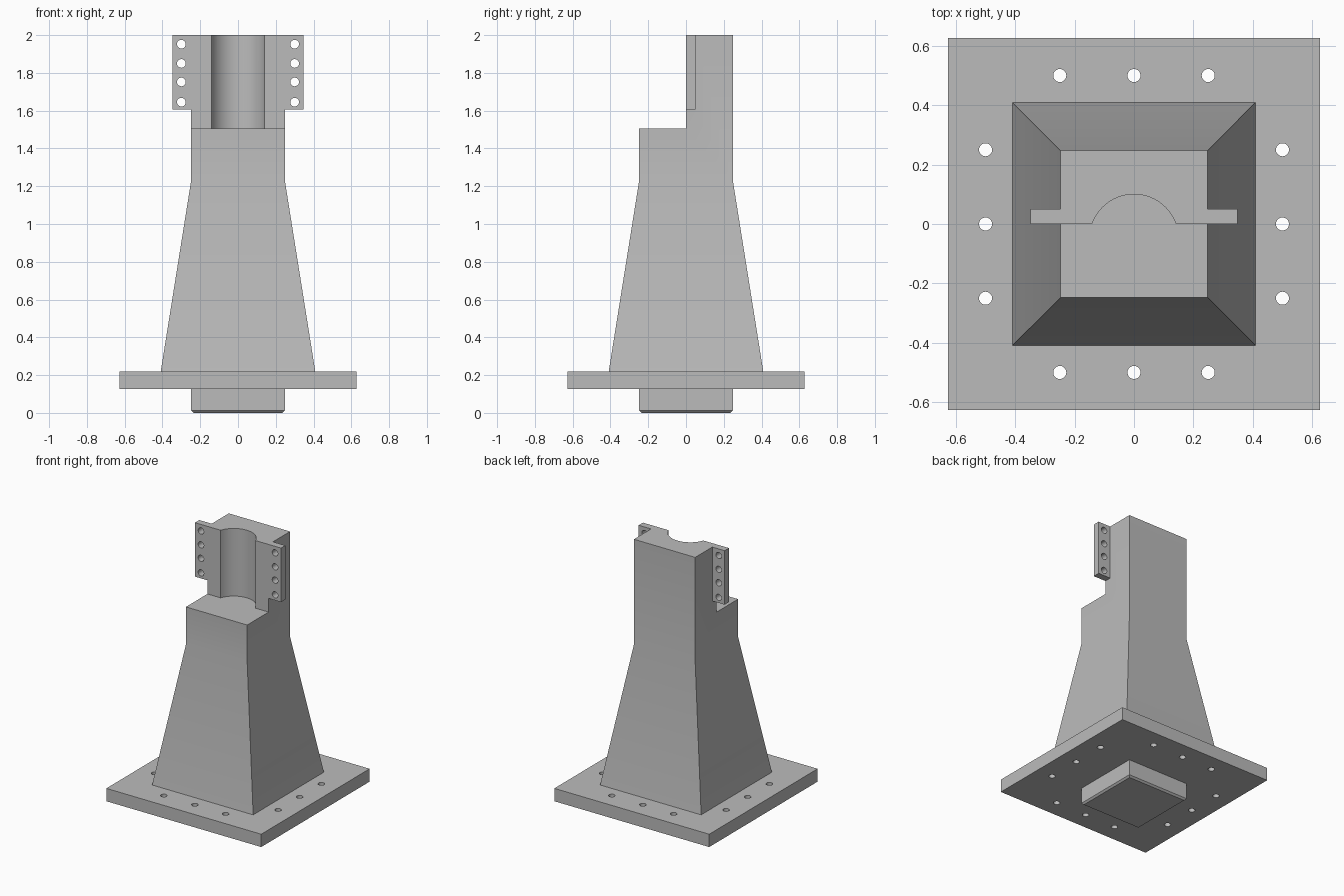
import bpy, bmesh, math

cube = bpy.data.objects.get("Cube")
if cube:
    bpy.data.objects.remove(cube, do_unlink=True)

metal = bpy.data.materials.new("plain_grey_metal")
metal.use_nodes = True
GREY = (0.5, 0.5, 0.5, 1)
metal.diffuse_color = GREY
metal.node_tree.nodes["Principled BSDF"].inputs["Base Color"].default_value = GREY


def loft(bm, rings):
    """Skin matching rings of points and cap both ends."""
    rows = [[bm.verts.new(p) for p in ring] for ring in rings]
    n = len(rows[0])
    for low, high in zip(rows, rows[1:]):
        for i in range(n):
            j = (i + 1) % n
            bm.faces.new((low[i], low[j], high[j], high[i]))
    bm.faces.new(rows[0][::-1])
    bm.faces.new(rows[-1])


def square(h, z):
    return [(-h, -h, z), (h, -h, z), (h, h, z), (-h, h, z)]


def box(bm, x0, x1, y0, y1, z0, z1):
    loft(bm, [[(x0, y0, z), (x1, y0, z), (x1, y1, z), (x0, y1, z)]
              for z in (z0, z1)])


def rod(bm, centre, radius, half, along_y=False):
    """Add a round rod along z, or along y."""
    rings = []
    for s in (-half, half):
        ring = []
        for i in range(32):
            a = math.tau * i / 32
            u, v = radius * math.cos(a), radius * math.sin(a)
            off = (u, -s, v) if along_y else (u, v, s)
            ring.append([c + o for c, o in zip(centre, off)])
        rings.append(ring)
    loft(bm, rings)


def finish(name, bm, helper=False):
    bmesh.ops.recalc_face_normals(bm, faces=bm.faces)
    me = bpy.data.meshes.new(name)
    bm.to_mesh(me)
    bm.free()
    me.materials.append(metal)
    ob = bpy.data.objects.new(name, me)
    bpy.context.collection.objects.link(ob)
    ob.hide_render = helper
    return ob


def combine(ob, tool, operation):
    """Apply a boolean and discard the tool."""
    bpy.ops.object.select_all(action="DESELECT")
    bpy.context.view_layer.objects.active = ob
    ob.select_set(True)
    mod = ob.modifiers.new(operation.lower(), "BOOLEAN")
    mod.operation, mod.object, mod.solver = operation, tool, "EXACT"
    bpy.ops.object.modifier_apply(modifier=mod.name)
    bpy.data.objects.remove(tool, do_unlink=True)


def smooth(ob):
    bpy.ops.object.select_all(action="DESELECT")
    bpy.context.view_layer.objects.active = ob
    ob.select_set(True)
    bpy.ops.object.shade_smooth_by_angle(angle=math.radians(30))


HALF = 0.248

# Square plug under the plate, with a chamfered bottom edge
bm = bmesh.new()
loft(bm, [square(HALF - 0.012, 0), square(HALF, 0.012), square(HALF, 0.126)])
finish("locating_plug", bm)

# Base plate with three bolt holes along each side
bm = bmesh.new()
box(bm, -0.627, 0.627, -0.627, 0.627, 0.126, 0.22)
plate = finish("base_plate", bm)
bm = bmesh.new()
for side in (-0.5, 0.5):
    for t in (-0.25, 0, 0.25):
        rod(bm, (side, t, 0.17), 0.022, 0.2)
        rod(bm, (t, side, 0.17), 0.022, 0.2)
combine(plate, finish("bolt_hole_cutter", bm, True), "DIFFERENCE")
smooth(plate)

# Tapered pedestal rising into a square column
bm = bmesh.new()
loft(bm, [square(0.409, 0.22), square(HALF, 1.23), square(HALF, 2)])
column = finish("pedestal_column", bm)

# Crossbar whose ends form the two mounting flanges
bm = bmesh.new()
box(bm, -0.348, 0.348, -0.1, 0.05, 1.605, 2)
combine(column, finish("flange_bar", bm, True), "UNION")

# Front step and rounded vertical groove, cut together
bm = bmesh.new()
w, depth = 0.141, 0.1
r = (w * w + depth * depth) / (2 * depth)
span = math.asin(w / r)
arc = []
for i in range(33):
    a = span * (1 - i / 16)
    arc.append((r * math.sin(a), depth - r + r * math.cos(a)))
outline = [(-1, 0), (-1, -1), (1, -1), (1, 0)] + arc
loft(bm, [[(x, y, z) for x, y in outline] for z in (1.505, 2.2)])
combine(column, finish("groove_cutter", bm, True), "DIFFERENCE")

# Four screw holes through each flange
bm = bmesh.new()
for x in (-0.3, 0.3):
    for z in (1.645, 1.752, 1.85, 1.952):
        rod(bm, (x, 0.02, z), 0.023, 0.1, along_y=True)
combine(column, finish("screw_hole_cutter", bm, True), "DIFFERENCE")
smooth(column)
